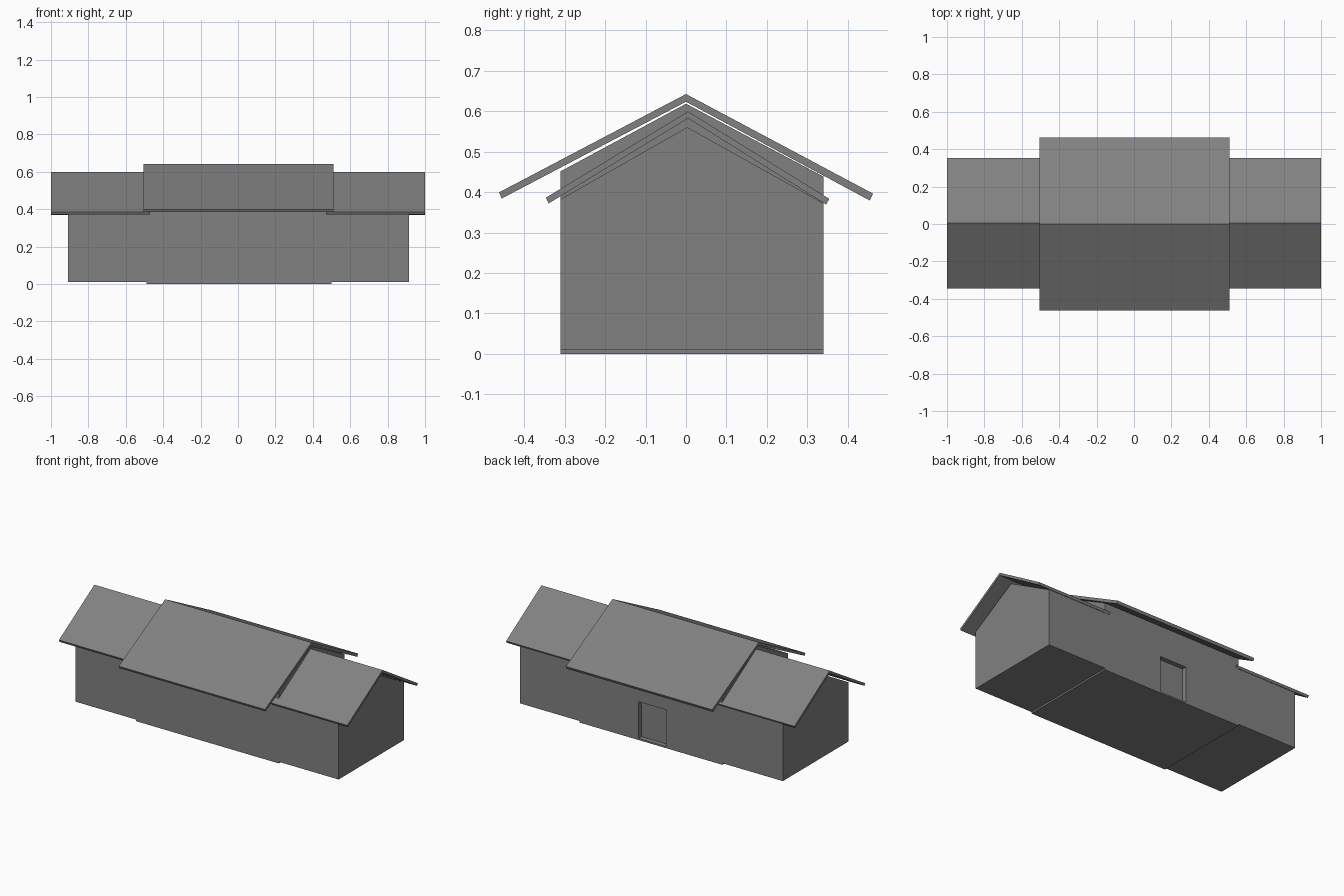
import bpy, bmesh

if "Cube" in bpy.data.objects:
    bpy.data.objects.remove(bpy.data.objects["Cube"])

grey = bpy.data.materials.new("plain grey")
grey.diffuse_color = (0.22, 0.22, 0.22, 1)
grey.use_nodes = True
grey.node_tree.nodes["Principled BSDF"].inputs["Base Color"].default_value = grey.diffuse_color


def extrude_x(name, profile, x0, x1):
    """Extrude a (y, z) profile along x from x0 to x1."""
    bm = bmesh.new()
    face = bm.faces.new([bm.verts.new((x0, y, z)) for y, z in profile])
    ext = bmesh.ops.extrude_face_region(bm, geom=[face])
    moved = [v for v in ext["geom"] if isinstance(v, bmesh.types.BMVert)]
    bmesh.ops.translate(bm, verts=moved, vec=(x1 - x0, 0, 0))
    bmesh.ops.recalc_face_normals(bm, faces=bm.faces)
    mesh = bpy.data.meshes.new(name)
    bm.to_mesh(mesh)
    bm.free()
    mesh.materials.append(grey)
    obj = bpy.data.objects.new(name, mesh)
    bpy.context.collection.objects.link(obj)
    return obj


FRONT, BACK = -0.31, 0.34

# Gabled wall profiles and thin roof chevrons
hall_walls = [(FRONT, 0), (BACK, 0), (BACK, 0.438), (0, 0.618), (FRONT, 0.451)]
wing_walls = [(FRONT, 0.01), (BACK, 0.01), (BACK, 0.372), (0.003, 0.56), (FRONT, 0.382)]
hall_roof = [(-0.462, 0.399), (0, 0.642), (0.462, 0.396),
             (0.454, 0.379), (0, 0.623), (-0.455, 0.384)]
wing_roof = [(-0.346, 0.386), (0.005, 0.599), (0.354, 0.383),
             (0.346, 0.369), (0.005, 0.582), (-0.339, 0.372)]

# Central hall and its roof
hall = extrude_x("central_hall", hall_walls, -0.49, 0.50)
extrude_x("central_roof", hall_roof, -0.505, 0.51)

# Side wings and their roofs
extrude_x("left_wing", wing_walls, -0.91, -0.49)
extrude_x("right_wing", wing_walls, 0.50, 0.915)
extrude_x("left_wing_roof", wing_roof, -1.0, -0.47)
extrude_x("right_wing_roof", wing_roof, 0.47, 1.0)

# Recessed doorway in the back wall
door = [(BACK - 0.03, 0.01), (BACK + 0.05, 0.01), (BACK + 0.05, 0.24), (BACK - 0.03, 0.24)]
cutter = extrude_x("door_cutter", door, -0.10, 0.09)
cutter.hide_render = True
cut = hall.modifiers.new("doorway", "BOOLEAN")
cut.operation = "DIFFERENCE"
cut.solver = "EXACT"
cut.object = cutter
bpy.context.view_layer.objects.active = hall
bpy.ops.object.modifier_apply(modifier=cut.name)
bpy.data.objects.remove(cutter)
